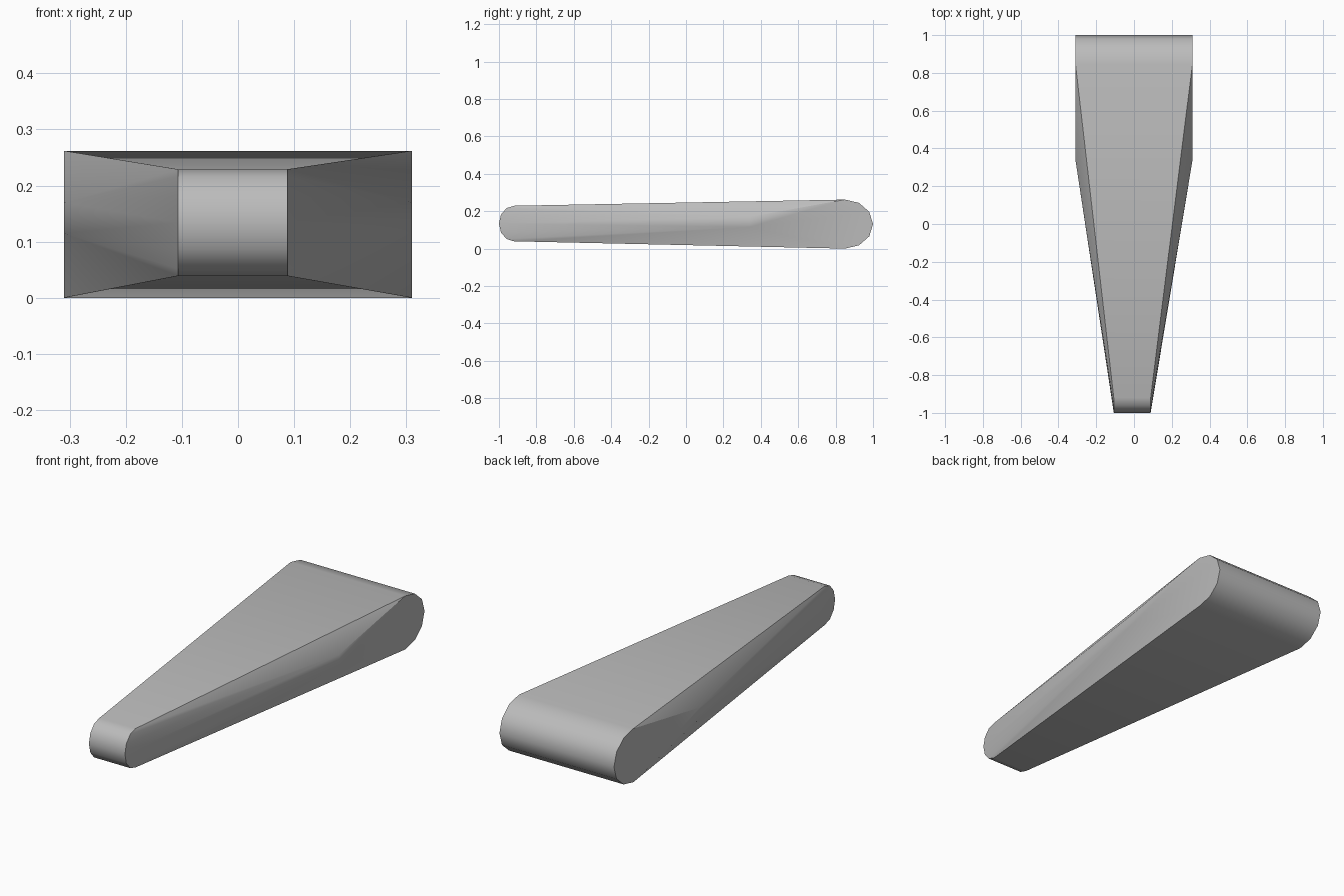
import bpy
import bmesh
import math

cube = bpy.data.objects.get("Cube")
if cube:
    bpy.data.objects.remove(cube, do_unlink=True)

grey = bpy.data.materials.new("plain grey")
grey.use_nodes = True
color = (0.5, 0.5, 0.5, 1)
grey.diffuse_color = color
grey.node_tree.nodes["Principled BSDF"].inputs["Base Color"].default_value = color


def cap(bm, xs, y, z, depth, height, steps):
    """Points of a half-round end, repeated on each side."""
    for x in xs:
        for i in range(steps + 1):
            a = math.pi * i / steps
            bm.verts.new((x, y + depth * math.sin(a), z + height * math.cos(a)))


bm = bmesh.new()
# Wide rounded rear end and narrow rounded front end
cap(bm, (-0.31, 0.31), 0.85, 0.131, 0.15, 0.131, 6)
cap(bm, (-0.107, 0.088), -0.92, 0.134, -0.08, 0.095, 6)
# Flat cheeks reaching forward from the rear end
for x in (-0.31, 0.31):
    for z in (0.115, 0.17):
        bm.verts.new((x, 0.34, z))

# Tapered skin around the ends and cheeks
bmesh.ops.convex_hull(bm, input=bm.verts[:])
bmesh.ops.dissolve_limit(bm, angle_limit=math.radians(0.5),
                         verts=bm.verts[:], edges=bm.edges[:])
bmesh.ops.recalc_face_normals(bm, faces=bm.faces[:])

mesh = bpy.data.meshes.new("tapered_body")
bm.to_mesh(mesh)
bm.free()
mesh.materials.append(grey)
body = bpy.data.objects.new("tapered_body", mesh)
bpy.context.collection.objects.link(body)
mesh.shade_smooth()
mesh.set_sharp_from_angle(angle=math.radians(35))
